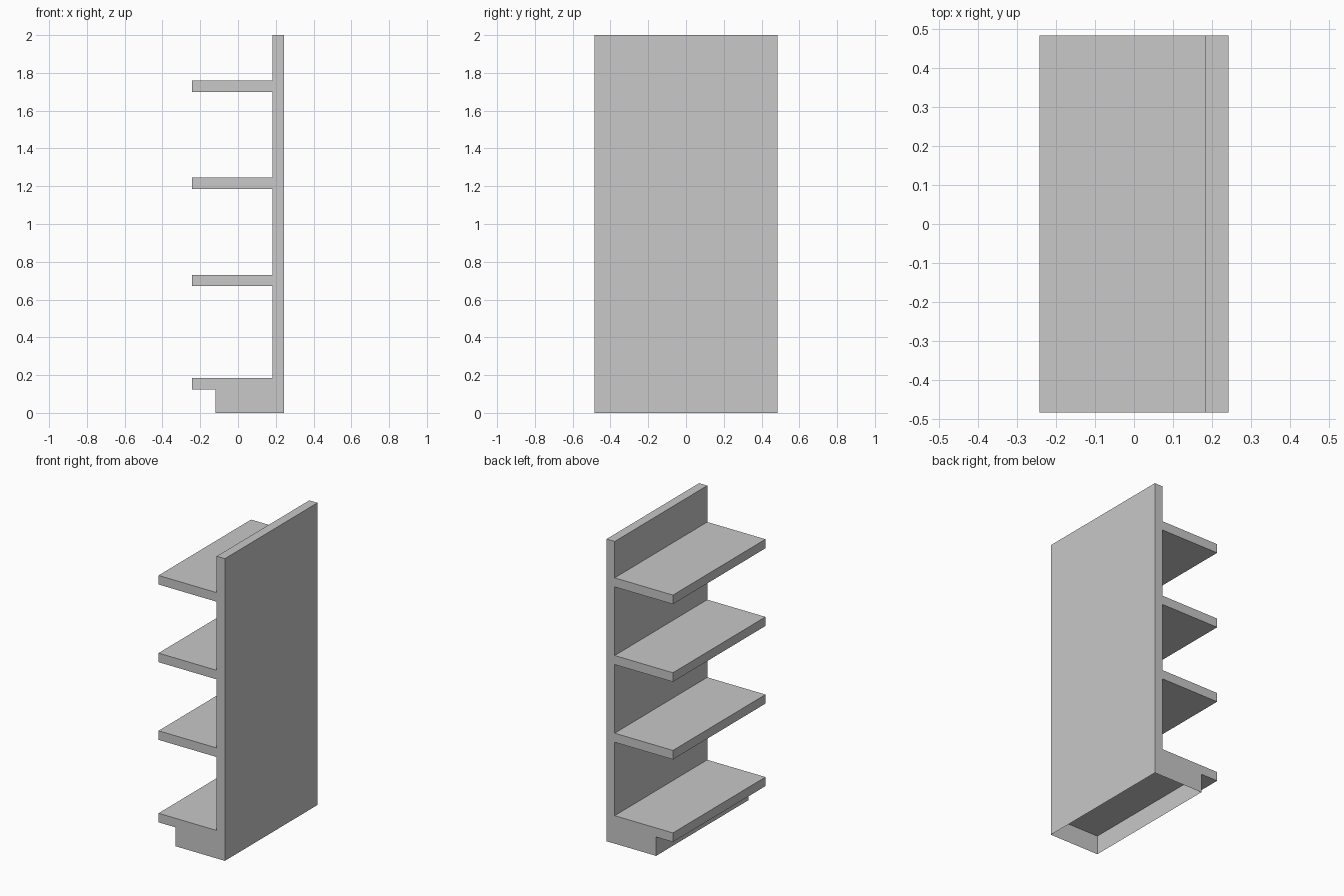
import bpy
import bmesh

default = bpy.data.objects.get("Cube")
if default:
    bpy.data.objects.remove(default, do_unlink=True)

# Main dimensions
HALF_X, HALF_Y, HEIGHT = 0.243, 0.484, 2.0
THICK = 0.06
PANEL_X = HALF_X - THICK
PLINTH_X = -0.12
SHELF_BOTTOMS = [0.125, 0.671, 1.185, 1.699]

# Material
grey = bpy.data.materials.new("shelf grey")
grey.use_nodes = True
colour = (0.58, 0.58, 0.58, 1)
grey.diffuse_color = colour
grey.node_tree.nodes["Principled BSDF"].inputs["Base Color"].default_value = colour


def add_object(name, bm):
    mesh = bpy.data.meshes.new(name)
    bm.to_mesh(mesh)
    bm.free()
    mesh.materials.append(grey)
    obj = bpy.data.objects.new(name, mesh)
    bpy.context.collection.objects.link(obj)


# Back panel and shelves: one comb-shaped side profile, extruded along y
profile = [(HALF_X, SHELF_BOTTOMS[0]), (HALF_X, HEIGHT), (PANEL_X, HEIGHT)]
for z in reversed(SHELF_BOTTOMS):
    profile += [(PANEL_X, z + THICK), (-HALF_X, z + THICK), (-HALF_X, z)]
    if z > SHELF_BOTTOMS[0]:
        profile.append((PANEL_X, z))

bm = bmesh.new()
side = bm.faces.new([bm.verts.new((x, -HALF_Y, z)) for x, z in profile])
extruded = bmesh.ops.extrude_face_region(bm, geom=[side], use_keep_orig=True)
moved = [v for v in extruded["geom"] if isinstance(v, bmesh.types.BMVert)]
bmesh.ops.translate(bm, verts=moved, vec=(0, 2 * HALF_Y, 0))
bmesh.ops.recalc_face_normals(bm, faces=bm.faces)
add_object("back_panel_and_shelves", bm)

# Plinth: thin open skirt below the lowest shelf, hollow underneath
bm = bmesh.new()
corners = [(PLINTH_X, -HALF_Y), (HALF_X, -HALF_Y), (HALF_X, HALF_Y), (PLINTH_X, HALF_Y)]
low = [bm.verts.new((x, y, 0)) for x, y in corners]
high = [bm.verts.new((x, y, SHELF_BOTTOMS[0])) for x, y in corners]
for i in range(4):
    j = (i + 1) % 4
    bm.faces.new((low[i], low[j], high[j], high[i]))
add_object("plinth", bm)
